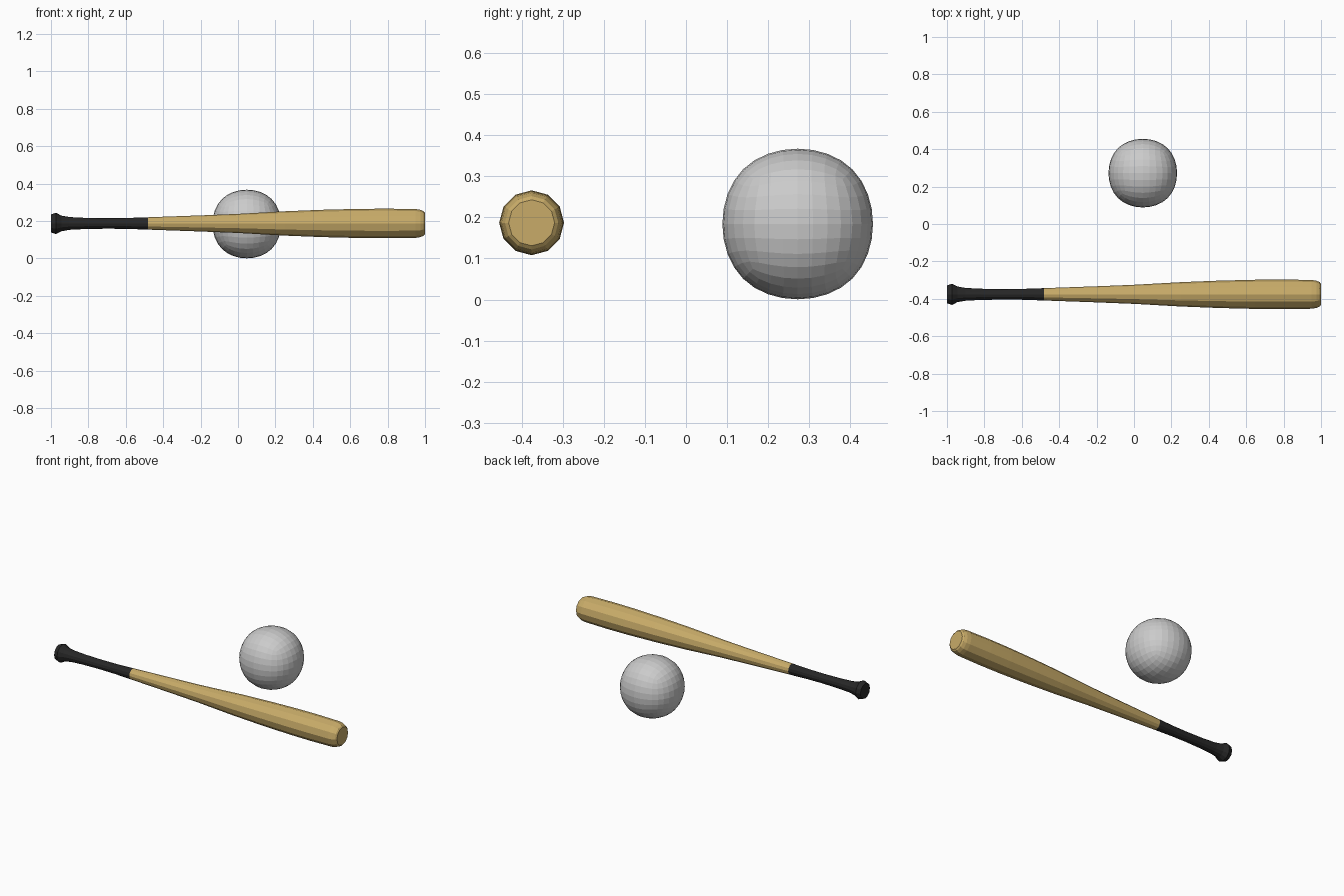
import bpy, bmesh, math

if "Cube" in bpy.data.objects:
    bpy.data.objects.remove(bpy.data.objects["Cube"])

SIDES = 12
BAT_Y, BAT_Z = -0.376, 0.187


def material(name, color):
    m = bpy.data.materials.new(name)
    m.diffuse_color = (*color, 1)
    m.use_nodes = True
    m.node_tree.nodes["Principled BSDF"].inputs["Base Color"].default_value = m.diffuse_color
    return m


def turned_part(name, profile, mat, cap_start=False, cap_end=False):
    """Lathe (x, radius) pairs around the bat's axis."""
    bm = bmesh.new()
    rings = [[bm.verts.new((x,
                            BAT_Y + r * math.cos(2 * math.pi * i / SIDES),
                            BAT_Z + r * math.sin(2 * math.pi * i / SIDES)))
              for i in range(SIDES)] for x, r in profile]
    for a, b in zip(rings, rings[1:]):
        for i in range(SIDES):
            j = (i + 1) % SIDES
            bm.faces.new((a[i], a[j], b[j], b[i]))
    if cap_start:
        bm.faces.new(rings[0])
    if cap_end:
        bm.faces.new(rings[-1])
    bmesh.ops.recalc_face_normals(bm, faces=bm.faces)
    # an outward normal points away from the axis
    f = bm.faces[0] if hasattr(bm.faces, "ensure_lookup_table") and not bm.faces.ensure_lookup_table() else None
    c = f.calc_center_median()
    if f.normal.y * (c.y - BAT_Y) + f.normal.z * (c.z - BAT_Z) < 0:
        bmesh.ops.reverse_faces(bm, faces=bm.faces)
    mesh = bpy.data.meshes.new(name)
    bm.to_mesh(mesh)
    bm.free()
    mesh.materials.append(mat)
    obj = bpy.data.objects.new(name, mesh)
    bpy.context.collection.objects.link(obj)
    return obj


wood = material("wood", (0.58, 0.41, 0.14))
grip = material("black_grip", (0.02, 0.02, 0.02))

# Grip with end knob
turned_part("bat_grip", [(-1.0, 0.048), (-0.973, 0.057), (-0.945, 0.042),
                         (-0.9, 0.034), (-0.82, 0.03), (-0.7, 0.028),
                         (-0.6, 0.029), (-0.48, 0.033)], grip, cap_start=True)

# Tapered wooden barrel
turned_part("bat_barrel", [(-0.48, 0.033), (-0.2, 0.043), (0.0, 0.051),
                           (0.25, 0.065), (0.45, 0.073), (0.65, 0.078),
                           (0.8, 0.079), (0.95, 0.077), (0.975, 0.073),
                           (0.993, 0.065), (1.0, 0.056)], wood, cap_end=True)

# Ball: a cube rounded by subdivision
bpy.ops.mesh.primitive_cube_add(size=0.437, location=(0.047, 0.272, 0.184))
ball = bpy.context.object
ball.name = "ball"
sub = ball.modifiers.new("round", 'SUBSURF')
sub.levels = sub.render_levels = 3
